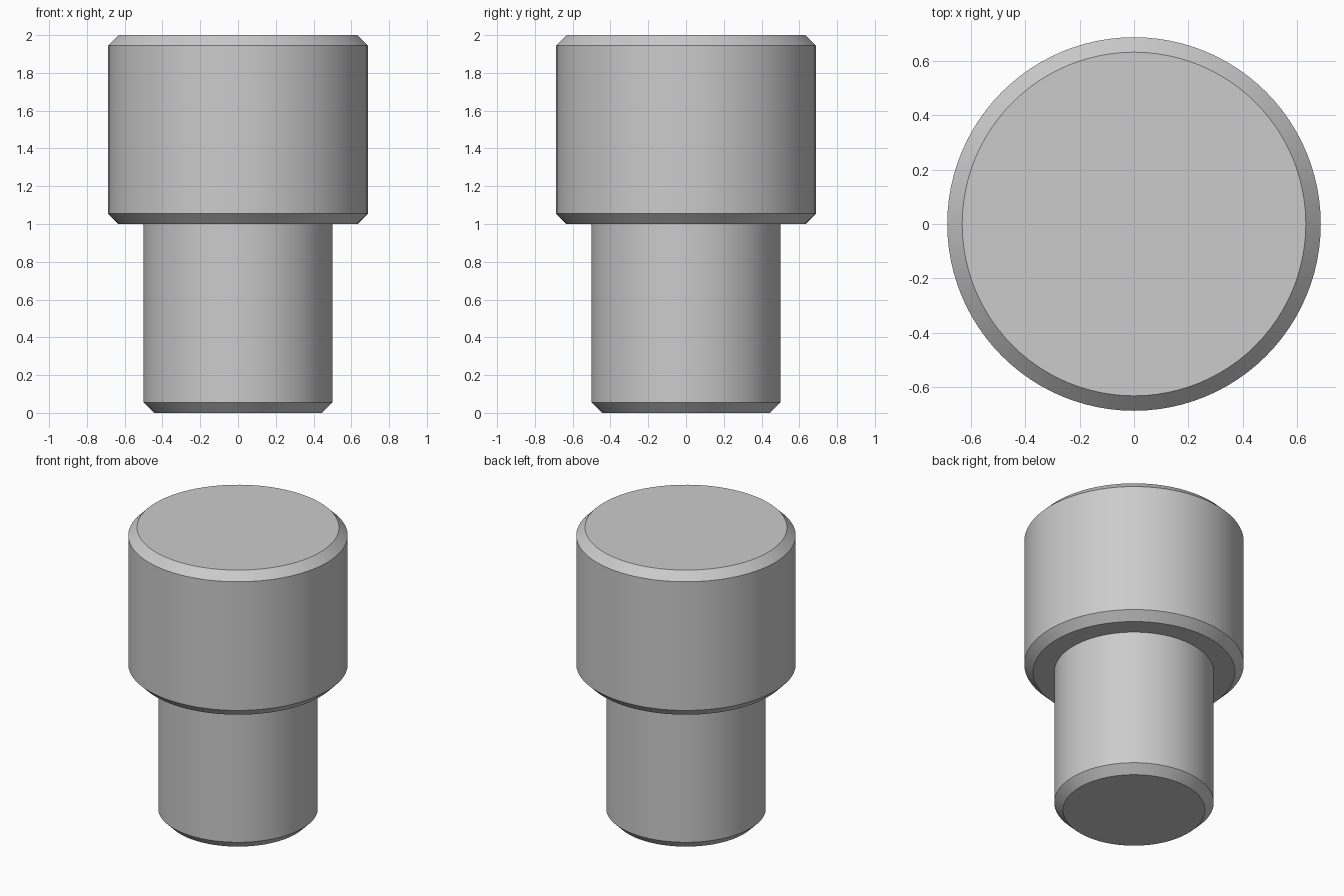
import bpy
import bmesh
import math

cube = bpy.data.objects.get("Cube")
if cube:
    bpy.data.objects.remove(cube, do_unlink=True)

SIDES = 96
CHAMFER = 0.055

grey = bpy.data.materials.new("plain grey")
grey.use_nodes = True
colour = (0.6, 0.6, 0.6, 1)
grey.diffuse_color = colour
grey.node_tree.nodes["Principled BSDF"].inputs["Base Color"].default_value = colour

# One stepped, chamfered solid: outline as (radius, height) from base to top
SHANK, HEAD, STEP, TOP = 0.5, 0.688, 1.0, 2.0
outline = [
    (SHANK - CHAMFER, 0), (SHANK, CHAMFER), (SHANK, STEP),
    (HEAD - CHAMFER, STEP), (HEAD, STEP + CHAMFER),
    (HEAD, TOP - CHAMFER), (HEAD - CHAMFER, TOP),
]

bm = bmesh.new()
rings = []
for radius, z in outline:
    angles = [math.tau * i / SIDES for i in range(SIDES)]
    rings.append([bm.verts.new((radius * math.cos(a), radius * math.sin(a), z))
                  for a in angles])

# Walls between neighbouring rings, then the two flat ends
for low, high in zip(rings, rings[1:]):
    for i in range(SIDES):
        j = (i + 1) % SIDES
        bm.faces.new((low[i], low[j], high[j], high[i]))
bm.faces.new(list(reversed(rings[0])))
bm.faces.new(rings[-1])
bmesh.ops.recalc_face_normals(bm, faces=bm.faces)

mesh = bpy.data.meshes.new("stepped_pin")
bm.to_mesh(mesh)
bm.free()
mesh.materials.append(grey)
pin = bpy.data.objects.new("stepped_pin", mesh)
bpy.context.collection.objects.link(pin)

# Smooth round walls with crisp chamfer edges
bpy.ops.object.select_all(action="DESELECT")
pin.select_set(True)
bpy.context.view_layer.objects.active = pin
bpy.ops.object.shade_smooth_by_angle(angle=math.radians(30))
